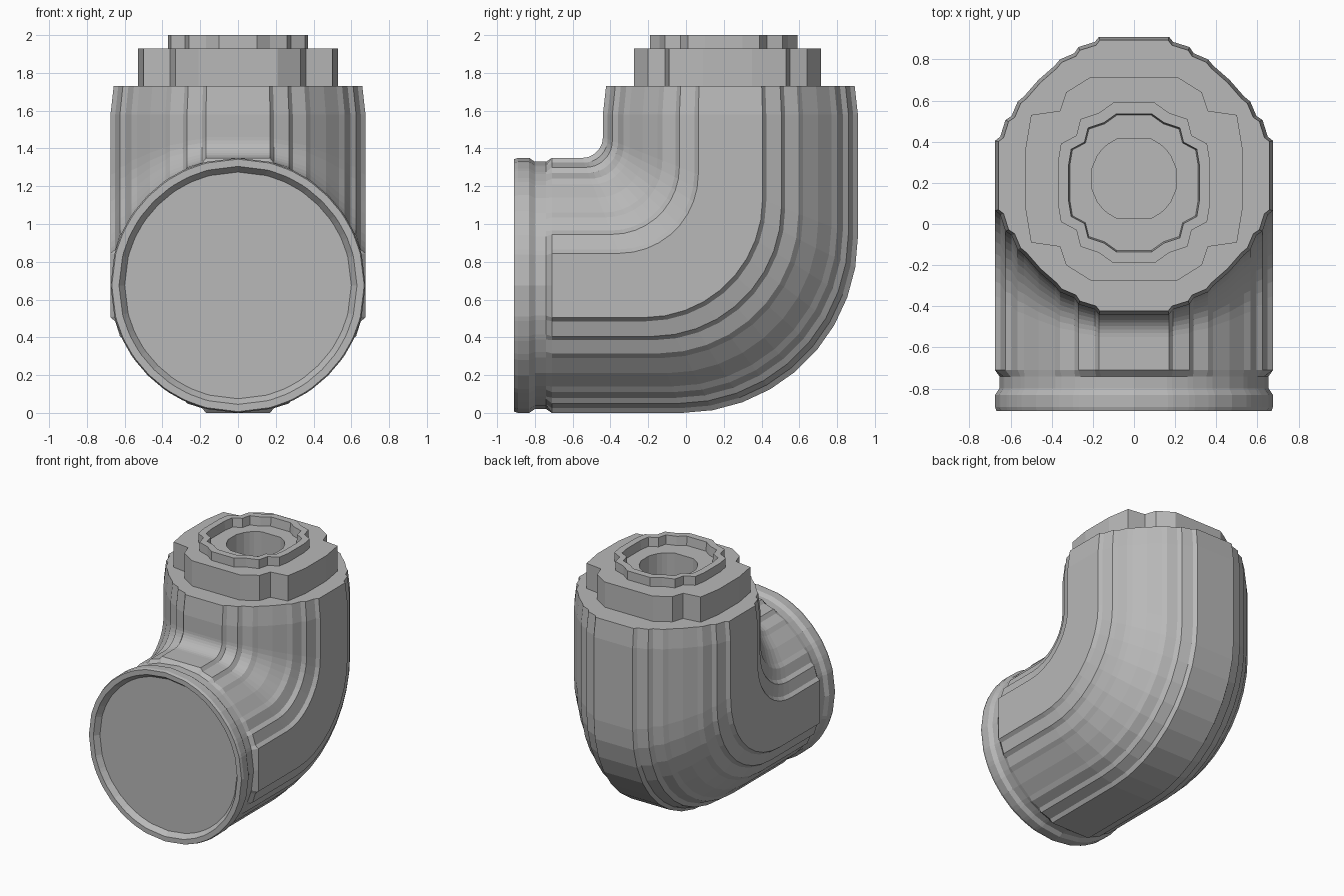
import bpy, bmesh, math

if "Cube" in bpy.data.objects:
    bpy.data.objects.remove(bpy.data.objects["Cube"], do_unlink=True)

R = 0.675          # pipe radius
AXIS_Y = 0.235     # axis of the upright arm
TOP = 1.73         # end of the upright arm

grey = bpy.data.materials.new("plain_grey")
grey.use_nodes = True
colour = (0.48, 0.48, 0.48, 1)
grey.diffuse_color = colour
grey.node_tree.nodes["Principled BSDF"].inputs["Base Color"].default_value = colour


def mirrored(points):
    """Mirror quadrant points into a closed outline, sorted by angle."""
    full = {(sx * a, sy * b) for a, b in points for sx in (1, -1) for sy in (1, -1)}
    return sorted(full, key=lambda p: math.atan2(p[1], p[0]))


def rounded(outline, radius):
    return [(a * radius / math.hypot(a, b), b * radius / math.hypot(a, b)) for a, b in outline]


def scaled(outline, k):
    return [(a * k, b * k) for a, b in outline]


def skin(name, loops, cap_start=False, cap_end=False):
    """Join successive loops of points into one flat-shaded object."""
    bm = bmesh.new()
    rows = [[bm.verts.new(p) for p in loop] for loop in loops]
    n = len(rows[0])
    for low, high in zip(rows, rows[1:]):
        for i in range(n):
            j = (i + 1) % n
            bm.faces.new((low[i], low[j], high[j], high[i]))
    if cap_start:
        bm.faces.new(rows[0])
    if cap_end:
        bm.faces.new(rows[-1])
    bmesh.ops.recalc_face_normals(bm, faces=bm.faces)
    mesh = bpy.data.meshes.new(name)
    bm.to_mesh(mesh)
    bm.free()
    mesh.materials.append(grey)
    obj = bpy.data.objects.new(name, mesh)
    bpy.context.collection.objects.link(obj)
    return obj


# Terraced pipe section
octant = [(0.675, 0), (0.675, 0.17), (0.65, 0.19), (0.625, 0.27), (0.595, 0.29),
          (0.565, 0.36), (0.535, 0.385), (0.465, 0.465)]
section = mirrored(octant + [(b, a) for a, b in octant])
rim = rounded(section, R)


def across(outline, y):
    """Section standing across the level arm."""
    return [(a, y, R - b) for a, b in outline]


def bend(outline, t):
    """Section turned through the elbow, tight inside and wide outside."""
    loop = []
    for a, b in outline:
        r = 0.52 + 0.41 * b / R
        loop.append((a, AXIS_Y + b - r + r * math.sin(t), R - b + r - r * math.cos(t)))
    return loop


def level(outline, z, y=0.22):
    """Outline lying flat at a height."""
    return [(a, y + b, z) for a, b in outline]


# Elbow with a recessed front disc and a grooved front rim
groove = scaled(rim, 0.97)
loops = [across(rounded(section, 0.6), -0.87), across(rounded(section, 0.63), -0.91),
         across(scaled(rim, 0.99), -0.91), across(rim, -0.89), across(rim, -0.83),
         across(groove, -0.8), across(groove, -0.74), across(section, -0.71)]
steps = 9
loops += [bend(section, math.pi / 2 * i / steps) for i in range(steps + 1)]
loops += [level(section, 1.58, AXIS_Y), level(scaled(section, 0.975), TOP, AXIS_Y)]
skin("elbow_pipe", loops, True, True)

# Stepped collar with a blind hole
collar = mirrored([(0.53, 0.13), (0.5, 0.31), (0.36, 0.33), (0.33, 0.42), (0.21, 0.495)])
hole = rounded(collar, 0.21)
skin("top_collar", [level(collar, TOP - 0.01), level(collar, 1.93),
                    level(hole, 1.93), level(hole, 1.72)], False, True)

# Raised lip around the hole
lip = mirrored([(0.37, 0.1), (0.355, 0.19), (0.28, 0.23), (0.26, 0.31),
                (0.17, 0.34), (0.1, 0.39)])
skin("top_lip", [level(lip, 1.92, 0.2), level(lip, 2, 0.2),
                 level(scaled(lip, 0.86), 2, 0.2), level(scaled(lip, 0.84), 1.92, 0.2)])
